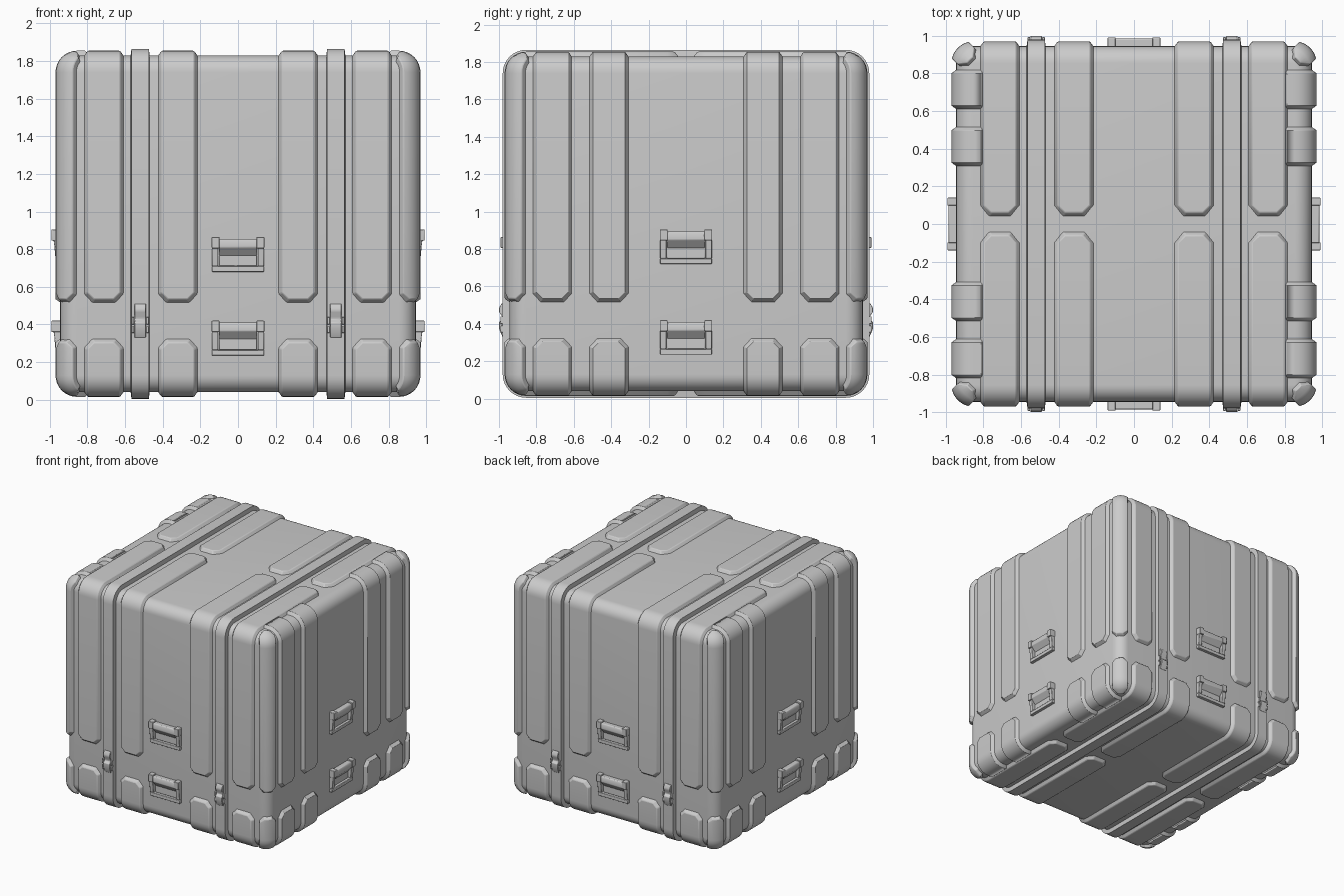
import bpy, bmesh
from math import pi, sin, cos
from mathutils import Vector

if "Cube" in bpy.data.objects:
    bpy.data.objects.remove(bpy.data.objects["Cube"])

B, Z0, Z1, R = 0.945, 0.04, 1.83, 0.09   # body half width, bottom, top, edge radius
RISE = 0.025                             # rib height
FRONT = lambda t, u, z: Vector((t, -u, z))
SIDE = lambda t, u, z: Vector((u, -t, z))


def finish(name, bm, mirror=(), bevel=0.0):
    bmesh.ops.recalc_face_normals(bm, faces=bm.faces)
    me = bpy.data.meshes.new(name)
    bm.to_mesh(me)
    bm.free()
    ob = bpy.data.objects.new(name, me)
    bpy.context.collection.objects.link(ob)
    bpy.ops.object.select_all(action='DESELECT')
    ob.select_set(True)
    bpy.context.view_layer.objects.active = ob
    bpy.ops.object.shade_smooth_by_angle(angle=0.6)
    if bevel:
        m = ob.modifiers.new("bevel", 'BEVEL')
        m.width, m.segments, m.limit_method, m.angle_limit = bevel, 2, 'ANGLE', 0.6
    if mirror:
        m = ob.modifiers.new("mirror", 'MIRROR')
        m.use_axis = ['X' in mirror, 'Y' in mirror, False]
        m.use_mirror_merge = False
    return ob


def prism(bm, profile, t0, t1, face):
    """Extrude an (outward, z) profile sideways on a face of the case."""
    a, b = ([bm.verts.new(face(t, B + u, z)) for u, z in profile] for t in (t0, t1))
    n = len(profile)
    bm.faces.new(a)
    bm.faces.new(b)
    for i in range(n):
        bm.faces.new((a[i], a[(i + 1) % n], b[(i + 1) % n], b[i]))


def block(bm, t0, t1, z0, z1, depth, face):
    prism(bm, [(-0.01, z0), (depth, z0), (depth, z1), (-0.01, z1)], t0, t1, face)


def rib(bm, place, leg, length, w, d, c, tip, across=1):
    """Tapered pad along a path; place(a, s, h) maps across/along/height to 3D."""
    arc = R * pi / 2
    rows = [(-d, w - c + d * 0.6, 0, w - c), (c - d * 0.4, w + d, c, w)]
    stop = length - (tip or 0.001)
    rows += [(s, w + d, s, w) for s in (leg + arc * i / 8 for i in range(9)) if s < stop - 0.005]
    rows += [(stop, w + d, stop, w), (length + d, w - tip + d * 0.6, length, w - tip)]
    rings = []
    for sb, wb, st, wt in rows:
        pts = [place(-wb, sb, -0.006)]
        pts += [place(wt * (2 * i / across - 1), st, RISE) for i in range(across + 1)]
        pts += [place(wb, sb, -0.006)]
        rings.append([bm.verts.new(p) for p in pts])
    for p, q in zip(rings, rings[1:]):
        for i in range(len(p) - 1):
            bm.faces.new((p[i], p[i + 1], q[i + 1], q[i]))
    bm.faces.new(rings[0])
    bm.faces.new(rings[-1])


def wrapped(face, centre, z_start, up):
    """Path up (or down) a wall, round the edge and in over the top (or bottom)."""
    sgn = 1 if up else -1
    edge = (Z1 if up else Z0) - sgn * R
    leg = abs(edge - z_start)

    def place(a, s, h):
        q = min(max((s - leg) / R, 0), pi / 2)
        along = min(s - leg, 0)
        inward = max(s - leg - R * pi / 2, 0)
        u = B - R + (R + h) * cos(q) - inward
        return face(centre + a, u, edge + sgn * (along + (R + h) * sin(q)))
    return place, leg


def cornered(z_start, up):
    """Path along a vertical corner and over its rounded end."""
    sgn = 1 if up else -1
    edge = (Z1 if up else Z0) - sgn * R
    leg = abs(edge - z_start)
    out, tan = Vector((1, -1, 0)).normalized(), Vector((1, 1, 0)).normalized()

    def place(a, s, h):
        q, along = max((s - leg) / R, 0), min(s - leg, 0)
        k = a / R
        n = cos(k) * (cos(q) * out + Vector((0, 0, sgn * sin(q)))) + sin(k) * tan
        return Vector((B - R, R - B, edge + sgn * along)) + n * (R + h)
    return place, leg


# rounded case body
bm = bmesh.new()
bmesh.ops.create_cube(bm, size=1)
for v in bm.verts:
    v.co = (v.co.x * 2 * B, v.co.y * 2 * B, v.co.z * (Z1 - Z0) + (Z0 + Z1) / 2)
bmesh.ops.bevel(bm, geom=bm.edges[:], offset=R, segments=8, profile=0.5, affect='EDGES')
finish("case_body", bm)

# raised ribs and corner guards, upper and lower sets
for label, up, z_start in (("upper", True, 0.535), ("lower", False, 0.305)):
    for wall, face, centres, u_end, tip in (("front_back", FRONT, (0.32, 0.713), 0.06, 0.04),
                                            ("side", SIDE, (0.412, 0.715), 0.812, 0)):
        bm = bmesh.new()
        for x in centres:
            place, leg = wrapped(face, x, z_start, up)
            rib(bm, place, leg, leg + R * pi / 2 + B - R - u_end, 0.086, 0.022, 0.035, tip)
        finish(f"{label}_{wall}_ribs", bm, 'XY', 0.006)
    bm = bmesh.new()
    place, leg = cornered(z_start, up)
    rib(bm, place, leg, leg + R * 1.35, 0.052, 0.02, 0.03, 0.035, 6)
    finish(f"{label}_corner_guards", bm, 'XY', 0.005)

# bands running right round the case
bm = bmesh.new()
rings = []
for x, h in ((0.468, -0.01), (0.474, 0.035), (0.566, 0.035), (0.572, -0.01)):
    ring = []
    for sy, sz, q0 in ((1, 1, 0), (-1, 1, 1), (-1, -1, 2), (1, -1, 3)):
        for i in range(9):
            q = (q0 + i / 8) * pi / 2
            zc = Z1 - R if sz > 0 else Z0 + R
            ring.append(bm.verts.new((x, sy * (B - R) + (R + h) * cos(q), zc + (R + h) * sin(q))))
    rings.append(ring)
for p, q in zip(rings, rings[1:] + rings[:1]):
    for i in range(len(p)):
        j = (i + 1) % len(p)
        bm.faces.new((p[i], p[j], q[j], q[i]))
finish("bands", bm, 'X')

# latches over the lid joint
bm = bmesh.new()
prism(bm, [(0.0, 0.51), (0.04, 0.51), (0.055, 0.485), (0.055, 0.465), (0.038, 0.44), (0.038, 0.425),
           (0.055, 0.41), (0.055, 0.375), (0.036, 0.33), (0.0, 0.33)], 0.49, 0.55, FRONT)
for t in (0.474, 0.552):
    block(bm, t, t + 0.014, 0.40, 0.44, 0.048, FRONT)
    block(bm, t, t + 0.014, 0.355, 0.39, 0.048, FRONT)
finish("latches", bm, 'XY', 0.003)

# folding handles, two on each wall
for wall, face, axis, heights in (("front_back", FRONT, 'Y', (0.235, 0.68)),
                                  ("side", SIDE, 'X', (0.235, 0.72))):
    for level, z in zip(("lower", "upper"), heights):
        bm = bmesh.new()
        block(bm, -0.138, 0.138, z, z + 0.03, 0.025, face)
        block(bm, -0.1, 0.1, z + 0.03, z + 0.09, 0.006, face)
        prism(bm, [(-0.01, z + 0.175), (0.036, z + 0.175), (0.042, z + 0.165), (0.042, z + 0.13),
                   (0.005, z + 0.085), (-0.01, z + 0.085)], -0.1, 0.1, face)
        for s in (-1, 1):
            t0, t1 = sorted((s * 0.105, s * 0.138))
            prism(bm, [(-0.01, z + 0.03), (0.025, z + 0.03), (0.034, z + 0.13), (-0.01, z + 0.13)], t0, t1, face)
            t0, t1 = sorted((s * 0.098, s * 0.14))
            block(bm, t0, t1, z + 0.125, z + 0.185, 0.046, face)
        finish(f"{level}_{wall}_handles", bm, axis, 0.004)
